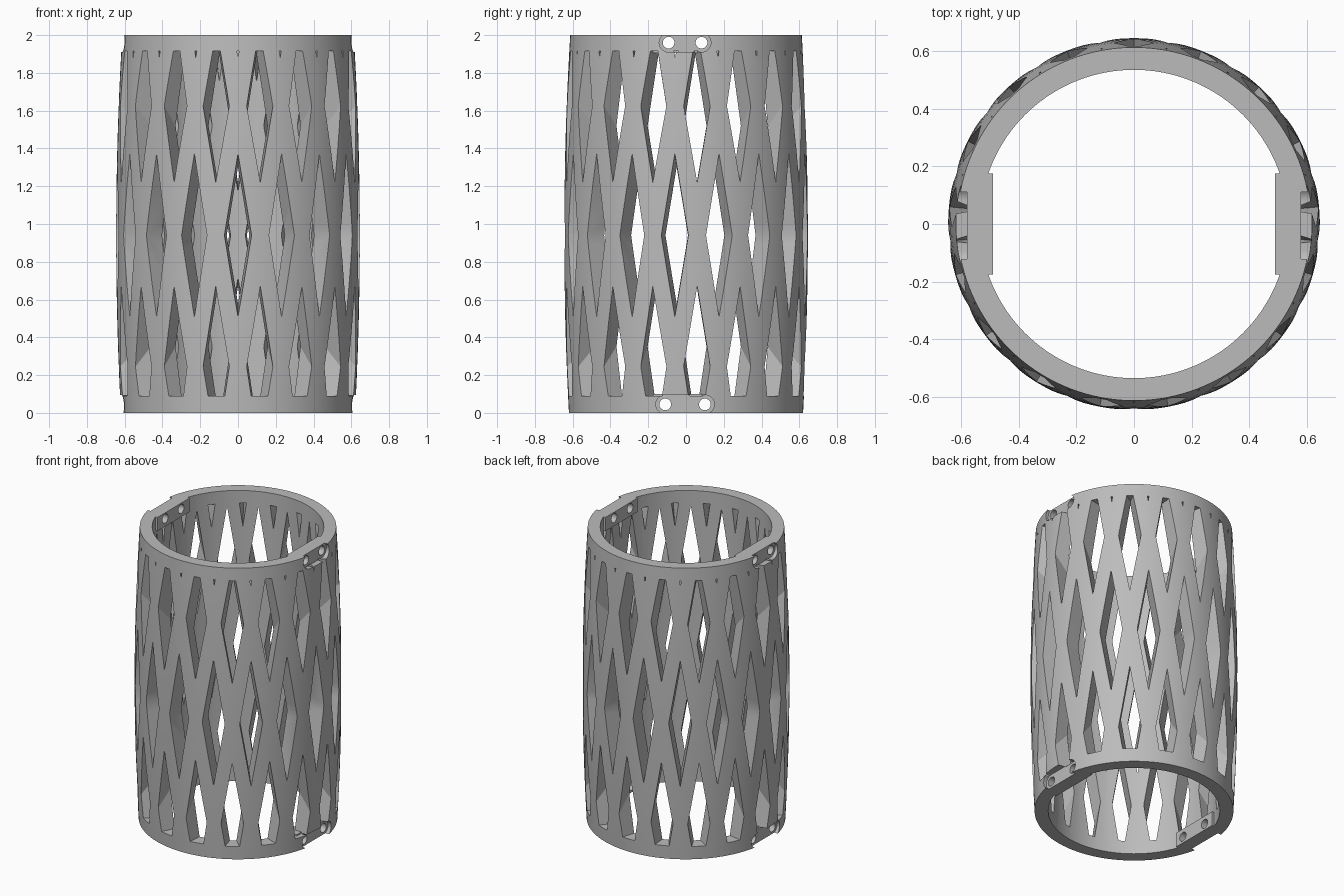
import bpy, bmesh, math
from mathutils import Vector, Matrix

cube = bpy.data.objects.get("Cube")
if cube:
    bpy.data.objects.remove(cube, do_unlink=True)

INNER = 0.535
MID = 0.94          # height of the widest point, where all openings converge
COUNT = 17
STEP = math.tau / COUNT

grey = bpy.data.materials.new("grey")
grey.use_nodes = True
grey.diffuse_color = (0.5, 0.5, 0.5, 1)
grey.node_tree.nodes["Principled BSDF"].inputs["Base Color"].default_value = (0.5, 0.5, 0.5, 1)


def outer(z):
    return 0.645 - 0.0285 * (z - MID) ** 2


def to_object(name, bm):
    bmesh.ops.recalc_face_normals(bm, faces=bm.faces)
    mesh = bpy.data.meshes.new(name)
    bm.to_mesh(mesh)
    bm.free()
    obj = bpy.data.objects.new(name, mesh)
    bpy.context.collection.objects.link(obj)
    mesh.materials.append(grey)
    return obj


def combine(target, tool, operation):
    mod = target.modifiers.new(tool.name, 'BOOLEAN')
    mod.object, mod.operation, mod.solver = tool, operation, 'EXACT'
    bpy.context.view_layer.objects.active = target
    bpy.ops.object.modifier_apply(modifier=mod.name)
    bpy.data.objects.remove(tool, do_unlink=True)


def box(bm, lo, hi):
    size = [b - a for a, b in zip(lo, hi)]
    centre = [(a + b) / 2 for a, b in zip(lo, hi)]
    bmesh.ops.create_cube(bm, size=1, matrix=Matrix.Translation(centre) @ Matrix.Diagonal((*size, 1)))


def rod(bm, x0, x1, y, z, radius):
    turn = Matrix.Rotation(math.pi / 2, 4, 'Y')
    bmesh.ops.create_cone(bm, cap_ends=True, segments=32, radius1=radius, radius2=radius,
                          depth=abs(x1 - x0),
                          matrix=Matrix.Translation(((x0 + x1) / 2, y, z)) @ turn)


# Barrel-shaped outside with a straight bore, lathed
SEG, RINGS = 136, 20
profile = [(outer(2 * i / RINGS), 2 * i / RINGS) for i in range(RINGS + 1)]
profile += [(INNER, 2), (INNER, 0)]
bm = bmesh.new()
loops = []
for k in range(SEG):
    a = math.tau * k / SEG
    loops.append([bm.verts.new((r * math.cos(a), r * math.sin(a), z)) for r, z in profile])
for k in range(SEG):
    p, q = loops[k], loops[(k + 1) % SEG]
    for i in range(len(profile)):
        j = (i + 1) % len(profile)
        bm.faces.new((p[i], q[i], q[j], p[j]))
sleeve = to_object("lattice_sleeve", bm)

# Diamond openings: pyramids pointing at the centre, trimmed below each rim
bm = bmesh.new()
apex = Vector((0, 0, MID))
rows = [(-0.45, 0.41, 0), (0.245, 0.425, 0.5), (MID, 0.433, 0),
        (1.625, 0.405, 0.5), (2.31, 0.43, 0)]
for zc, half_height, shift in rows:
    for k in range(COUNT):
        a = -math.pi / 2 + (k + shift) * STEP
        corners = []
        for da, dz in ((-0.112, 0), (0, -half_height), (0.112, 0), (0, half_height)):
            z = zc + dz
            r = outer(z)
            corners.append(Vector((r * math.cos(a + da), r * math.sin(a + da), z)))
        near = [bm.verts.new(apex + (c - apex) * 0.72) for c in corners]
        far = [bm.verts.new(apex + (c - apex) * 1.2) for c in corners]
        for ring in (near, far):
            bm.faces.new((ring[0], ring[1], ring[3]))
            bm.faces.new((ring[1], ring[2], ring[3]))
        for i in range(4):
            j = (i + 1) % 4
            bm.faces.new((near[i], near[j], far[j], far[i]))
bmesh.ops.recalc_face_normals(bm, faces=bm.faces)
for height, direction in ((0.09, -1), (1.915, 1)):
    bmesh.ops.bisect_plane(bm, geom=bm.verts[:] + bm.edges[:] + bm.faces[:],
                           plane_co=(0, 0, height), plane_no=(0, 0, direction), clear_outer=True)
    bmesh.ops.holes_fill(bm, edges=[e for e in bm.edges if e.is_boundary], sides=0)
combine(sleeve, to_object("diamond_cutters", bm), 'DIFFERENCE')

# Flat pads inside both rims, on both sides
bm = bmesh.new()
for side in (-1, 1):
    for low, high in ((0, 0.1), (1.905, 2)):
        xs = sorted((side * 0.49, side * 0.57))
        box(bm, (xs[0], -0.175, low), (xs[1], 0.175, high))
combine(sleeve, to_object("pads", bm), 'UNION')

# Pill-shaped pockets and screw holes through the pads
SHIFT = -0.005
ends = ((0.045, 0.105), (1.96, 0.087))
bm = bmesh.new()
for side in (-1, 1):
    xs = sorted((side * 0.58, side * 0.7))
    for z, half in ends:
        box(bm, (xs[0], SHIFT - half, z - 0.05), (xs[1], SHIFT + half, z + 0.05))
combine(sleeve, to_object("pocket_cutters", bm), 'DIFFERENCE')
for name, inside, radius in (("pocket_end_cutters", 0.58, 0.05), ("screw_cutters", 0.4, 0.031)):
    bm = bmesh.new()
    for side in (-1, 1):
        for z, half in ends:
            for y in (SHIFT - half, SHIFT + half):
                rod(bm, side * inside, side * 0.7, y, z, radius)
    combine(sleeve, to_object(name, bm), 'DIFFERENCE')

# Smooth the curved walls, keep the cut edges crisp
bpy.ops.object.select_all(action='DESELECT')
sleeve.select_set(True)
bpy.context.view_layer.objects.active = sleeve
bpy.ops.object.shade_smooth_by_angle(angle=math.radians(25))
